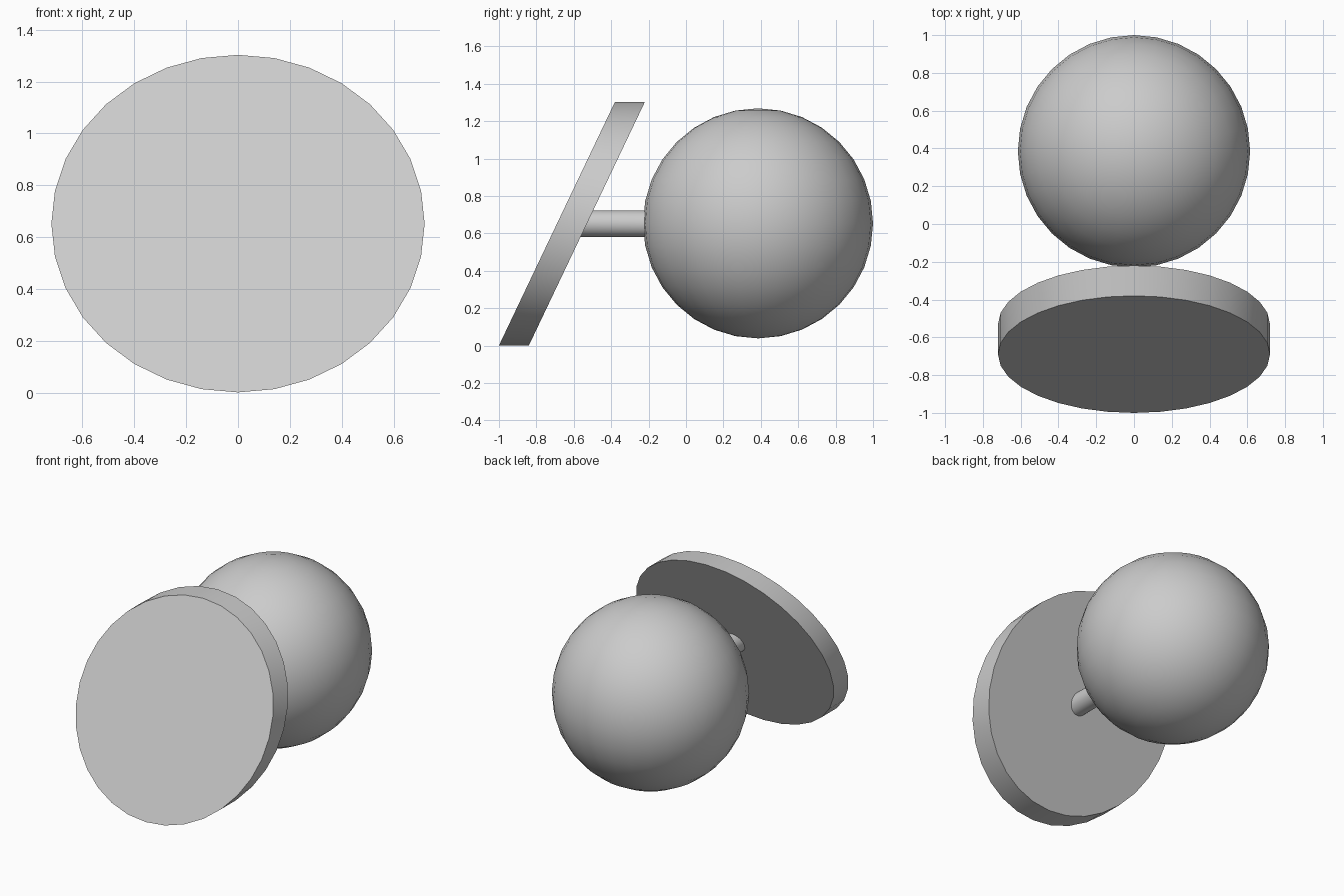
import bpy, math
from mathutils import Matrix

if "Cube" in bpy.data.objects:
    bpy.data.objects.remove(bpy.data.objects["Cube"])

AXIS_Z = 0.652          # common height of plate, stem and ball
TILT = 0.62 / 1.302     # backward lean of the plate (y per z)


def finish(obj, name):
    obj.name = name
    obj.data.name = name
    bpy.ops.object.shade_smooth_by_angle(angle=math.radians(35))
    return obj


def rod_along_y(name, rx, rz, y0, y1, lean=0.0):
    """Cylinder along y, its ends sheared to a leaning plane."""
    bpy.ops.mesh.primitive_cylinder_add(vertices=32, radius=1, depth=y1 - y0)
    obj = bpy.context.object
    shear = Matrix.Identity(4)
    shear[1][2] = lean
    obj.data.transform(Matrix.Translation((0, (y0 + y1) / 2, AXIS_Z)) @ shear
                       @ Matrix.Diagonal((rx, 1, rz, 1))
                       @ Matrix.Rotation(math.radians(90), 4, 'X'))
    return finish(obj, name)


# Leaning round wall plate
rod_along_y("wall_plate", 0.72, 0.651, -0.69, -0.53, TILT)

# Short stem, cut to the slope of the plate
rod_along_y("stem", 0.072, 0.072, -0.56, -0.18, TILT)

# Ball globe
bpy.ops.mesh.primitive_uv_sphere_add(segments=32, ring_count=16, radius=0.615,
                                     location=(0, 0.385, AXIS_Z + 0.002))
finish(bpy.context.object, "globe")
